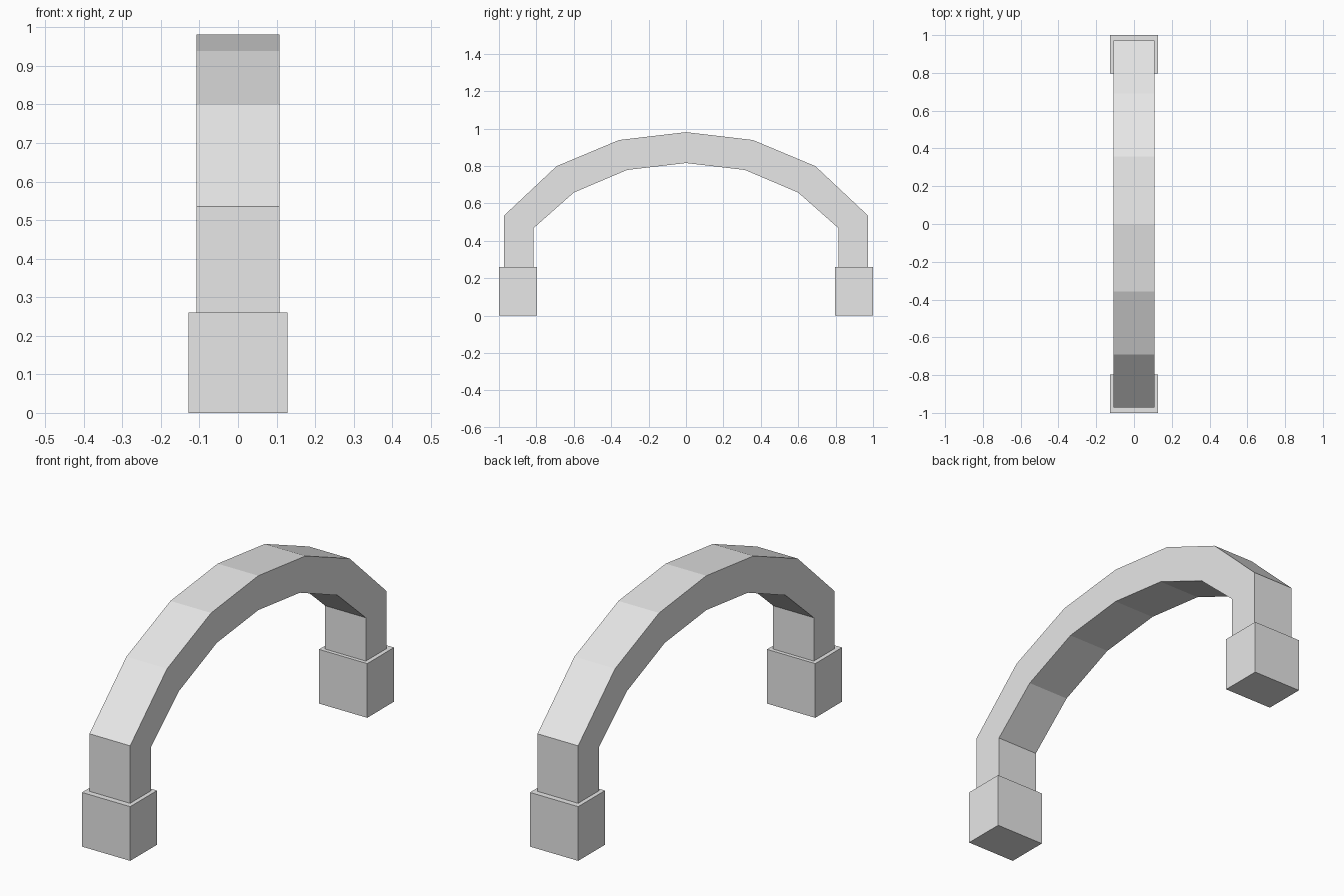
import bpy
import bmesh

cube = bpy.data.objects.get("Cube")
if cube:
    bpy.data.objects.remove(cube, do_unlink=True)

stone = bpy.data.materials.new("light_grey")
stone.use_nodes = True
GREY = (0.8, 0.8, 0.8, 1.0)
stone.diffuse_color = GREY
stone.node_tree.nodes["Principled BSDF"].inputs["Base Color"].default_value = GREY


def add_object(name, bm):
    bmesh.ops.recalc_face_normals(bm, faces=bm.faces)
    mesh = bpy.data.meshes.new(name)
    bm.to_mesh(mesh)
    bm.free()
    mesh.materials.append(stone)
    obj = bpy.data.objects.new(name, mesh)
    bpy.context.collection.objects.link(obj)
    return obj


# Arch band: half profile as (outer, inner) pairs in y, z, from foot to crown
PLINTH_TOP = 0.26
half = [
    ((0.972, PLINTH_TOP), (0.815, PLINTH_TOP)),
    ((0.972, 0.536), (0.815, 0.468)),
    ((0.692, 0.799), (0.600, 0.658)),
    ((0.358, 0.939), (0.315, 0.779)),
    ((0.0, 0.981), (0.0, 0.816)),
]
mirrored = [tuple((-y, z) for y, z in pair) for pair in half[:-1]]
stations = mirrored + half[::-1]

HALF_WIDTH = 0.108
bm = bmesh.new()
rings = []
for outer, inner in stations:
    corners = [(-HALF_WIDTH, *outer), (HALF_WIDTH, *outer),
               (HALF_WIDTH, *inner), (-HALF_WIDTH, *inner)]
    rings.append([bm.verts.new(c) for c in corners])
for a, b in zip(rings, rings[1:]):
    for i in range(4):
        j = (i + 1) % 4
        bm.faces.new((a[i], a[j], b[j], b[i]))
bm.faces.new(rings[0])
bm.faces.new(rings[-1])
add_object("arch", bm)

# Square plinth under each foot
for name, side in (("front_plinth", -1), ("back_plinth", 1)):
    bm = bmesh.new()
    bmesh.ops.create_cube(bm, size=1.0)
    bmesh.ops.scale(bm, vec=(0.256, 0.203, PLINTH_TOP), verts=bm.verts)
    bmesh.ops.translate(bm, vec=(0, side * 0.8985, PLINTH_TOP / 2), verts=bm.verts)
    add_object(name, bm)
